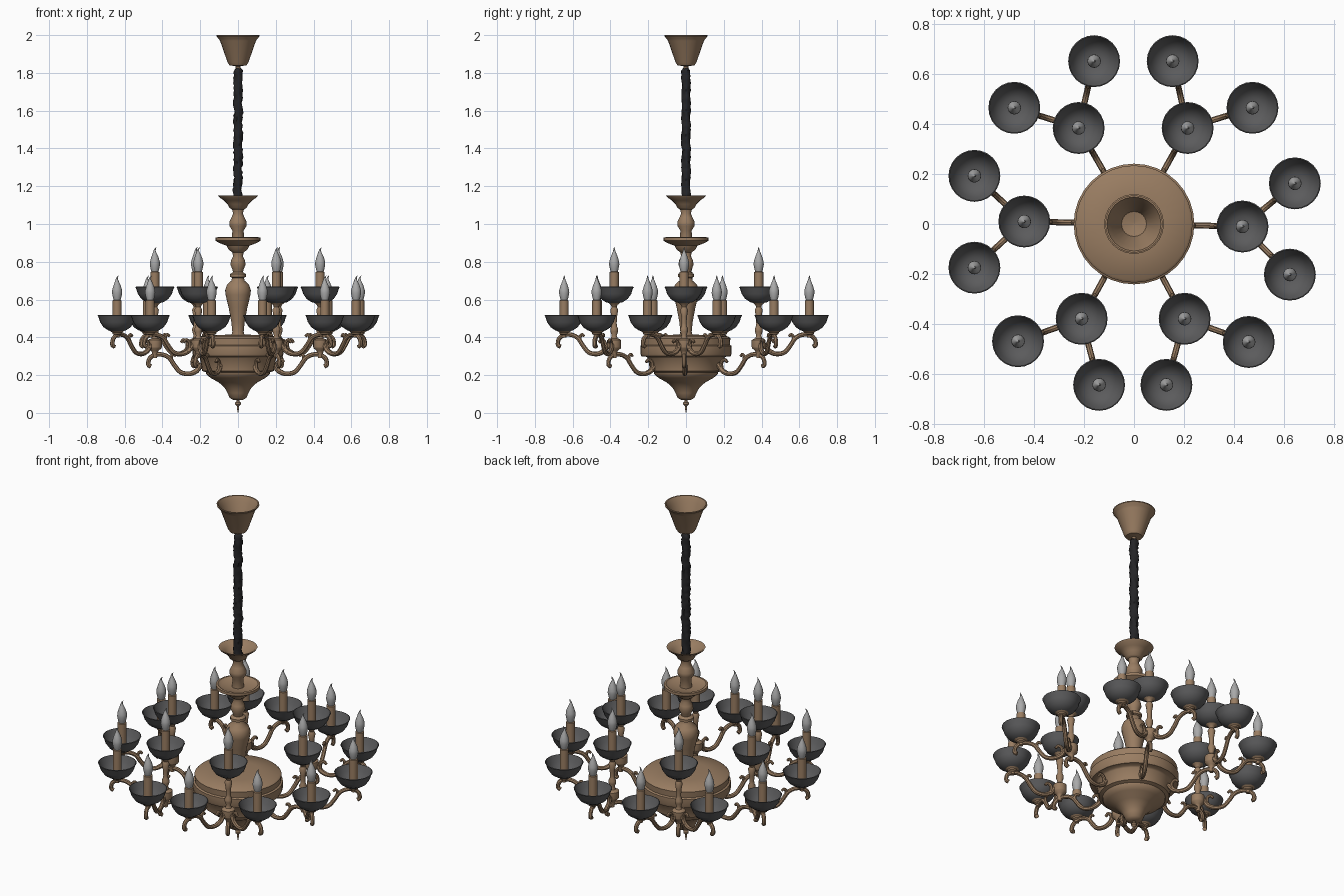
import bpy, bmesh, math, random
from mathutils import Vector

random.seed(4)


def material(name, rgb):
    m = bpy.data.materials.new(name)
    m.diffuse_color = (*rgb, 1)
    return m


BRONZE = material("bronze", (0.32, 0.205, 0.122))
GREY = material("dark_grey_dish", (0.105, 0.105, 0.108))
FLAME = material("pale_grey_bulb", (0.40, 0.40, 0.40))
BLACK = material("black_sleeve", (0.018, 0.018, 0.02))


def loft(bm, rings, caps=True):
    """Skin a list of equally sized vertex rings."""
    rs = [[bm.verts.new(p) for p in ring] for ring in rings]
    n = len(rs[0])
    for a, b in zip(rs, rs[1:]):
        for i in range(n):
            j = (i + 1) % n
            bm.faces.new((a[i], a[j], b[j], b[i]))
    if caps:
        bm.faces.new(rs[0][::-1])
        bm.faces.new(rs[-1])


def finish(bm, name, mat, angle=40):
    bmesh.ops.recalc_face_normals(bm, faces=bm.faces)
    me = bpy.data.meshes.new(name)
    bm.to_mesh(me)
    bm.free()
    me.materials.append(mat)
    me.polygons.foreach_set("use_smooth", [True] * len(me.polygons))
    me.set_sharp_from_angle(angle=math.radians(angle))
    return me


def lathe(name, profile, mat, sides=24):
    """Turn (radius, z[, x offset]) points around z."""
    bm = bmesh.new()
    rings = []
    for r, z, *off in profile:
        dx = off[0] if off else 0
        rings.append([(dx + r * math.cos(2 * math.pi * i / sides),
                       r * math.sin(2 * math.pi * i / sides), z) for i in range(sides)])
    loft(bm, rings)
    return finish(bm, name, mat)


def spline(pts, steps=4):
    """Catmull-Rom samples through (x, z) points."""
    p = [Vector((x, 0, z)) for x, z in pts]
    p = [2 * p[0] - p[1]] + p + [2 * p[-1] - p[-2]]
    out = []
    for a, b, c, d in zip(p, p[1:], p[2:], p[3:]):
        for k in range(steps):
            t = k / steps
            out.append(0.5 * (2 * b + (c - a) * t + (2 * a - 5 * b + 4 * c - d) * t * t
                              + (3 * b - a - 3 * c + d) * t ** 3))
    return out + [p[-2]]


def sweep(bm, pts, r0, r1, sides=8):
    """Round tapering tube along a path in the xz plane."""
    path = spline(pts)
    rings = []
    for i, c in enumerate(path):
        t = (path[min(i + 1, len(path) - 1)] - path[max(i - 1, 0)]).normalized()
        side = Vector((0, 1, 0))
        up = t.cross(side)
        r = r0 + (r1 - r0) * i / (len(path) - 1)
        rings.append([c + r * (side * math.cos(2 * math.pi * k / sides)
                               + up * math.sin(2 * math.pi * k / sides)) for k in range(sides)])
    loft(bm, rings)


def place(name, mesh, loc=(0, 0, 0), rot=0.0, length=1.0):
    o = bpy.data.objects.new(name, mesh)
    o.location = loc
    o.rotation_euler = (0, 0, rot)
    o.scale = (length, 1, 1)
    bpy.context.collection.objects.link(o)
    return o


# --- central body ---
place("bottom_finial", lathe("bottom_finial", [
    (0.001, 0), (0.006, 0.025), (0.005, 0.035), (0.015, 0.045), (0.015, 0.055),
    (0.008, 0.062), (0.012, 0.08)], BRONZE, 16))
place("bowl", lathe("bowl", [
    (0.025, 0.068), (0.045, 0.08), (0.055, 0.105), (0.07, 0.132), (0.10, 0.16), (0.145, 0.185),
    (0.168, 0.205), (0.17, 0.215), (0.19, 0.222), (0.202, 0.29), (0.21, 0.297), (0.236, 0.30),
    (0.242, 0.315), (0.242, 0.355), (0.232, 0.36), (0.235, 0.395), (0.225, 0.404),
    (0.12, 0.412), (0.03, 0.415)], BRONZE, 32))
place("column", lathe("column", [
    (0.035, 0.41), (0.03, 0.43), (0.035, 0.48), (0.05, 0.56), (0.066, 0.625), (0.068, 0.65),
    (0.058, 0.68), (0.035, 0.70), (0.032, 0.715), (0.042, 0.72), (0.042, 0.735), (0.026, 0.745),
    (0.03, 0.76), (0.04, 0.785), (0.036, 0.81), (0.026, 0.83), (0.03, 0.85), (0.05, 0.865),
    (0.06, 0.885), (0.10, 0.9), (0.12, 0.912), (0.12, 0.928), (0.108, 0.93), (0.09, 0.918),
    (0.032, 0.915), (0.03, 0.965), (0.045, 0.99), (0.046, 1.01), (0.034, 1.035), (0.026, 1.055),
    (0.032, 1.08)], BRONZE))
place("chain_cup", lathe("chain_cup", [
    (0.028, 1.075), (0.045, 1.085), (0.055, 1.105), (0.075, 1.125), (0.098, 1.14), (0.105, 1.15),
    (0.098, 1.15), (0.07, 1.13), (0.045, 1.11), (0.01, 1.10)], BRONZE))
place("ceiling_canopy", lathe("ceiling_canopy", [
    (0.012, 1.80), (0.012, 1.835), (0.045, 1.84), (0.055, 1.855), (0.095, 1.97), (0.102, 1.98),
    (0.115, 1.995), (0.115, 2.0), (0.108, 2.0), (0.09, 1.97), (0.05, 1.86), (0.008, 1.85)], BRONZE))

# --- gathered fabric sleeve over the chain ---
bm = bmesh.new()
rings = []
for i in range(57):
    z = 1.09 + 0.735 * i / 56
    wob = random.uniform(-0.003, 0.003)
    base = 0.023 if 0 < i < 56 else 0.012
    ring = []
    for k in range(14):
        a = 2 * math.pi * k / 14
        r = base + 0.003 * math.sin(3 * a + i * 0.7) + random.uniform(-0.002, 0.002)
        ring.append((wob + r * math.cos(a), r * math.sin(a), z))
    rings.append(ring)
loft(bm, rings)
place("chain_sleeve", finish(bm, "chain_sleeve", BLACK, 50))

# --- shared light parts, z = 0 at dish bottom ---
dish = lathe("dish", [
    (0.018, 0), (0.045, 0.006), (0.072, 0.024), (0.09, 0.05), (0.099, 0.078), (0.104, 0.086),
    (0.100, 0.088), (0.085, 0.052), (0.067, 0.029), (0.042, 0.013), (0.01, 0.009)], GREY)
candle = lathe("candle", [(0.024, 0.008), (0.024, 0.165), (0.018, 0.168)], BRONZE, 16)
flame = lathe("flame", [
    (0.016, 0.16), (0.022, 0.18), (0.027, 0.205), (0.026, 0.22), (0.02, 0.242),
    (0.012, 0.262, -0.001), (0.006, 0.277, -0.002), (0.004, 0.288, 0.001),
    (0.001, 0.297, 0.007)], FLAME, 16)
cup_stem = lathe("cup_stem", [
    (0.012, -0.03), (0.014, -0.018), (0.024, -0.012), (0.026, -0.004), (0.036, 0.003)], BRONZE, 16)
post = lathe("post", [
    (0.012, 0.29), (0.014, 0.315), (0.02, 0.33), (0.035, 0.342), (0.037, 0.35), (0.037, 0.385),
    (0.03, 0.39), (0.018, 0.395), (0.013, 0.41), (0.02, 0.43), (0.021, 0.445), (0.014, 0.46),
    (0.013, 0.475), (0.015, 0.51), (0.021, 0.545), (0.013, 0.56), (0.018, 0.572), (0.03, 0.582)],
    BRONZE, 16)

# --- scrolled arm with two small curls, cup at x = 0.277 ---
bm = bmesh.new()
sweep(bm, [(0, 0), (0.03, -0.005), (0.055, -0.038), (0.095, -0.053), (0.14, -0.045),
           (0.172, -0.01), (0.2, 0.03), (0.235, 0.048), (0.275, 0.048), (0.305, 0.028),
           (0.312, -0.004), (0.298, -0.014)], 0.0125, 0.0115)
sweep(bm, [(0.085, -0.05), (0.055, -0.03), (0.05, 0.005), (0.07, 0.022), (0.085, 0.008)],
      0.011, 0.008)
sweep(bm, [(0.185, 0.005), (0.19, 0.035), (0.178, 0.05), (0.166, 0.04)], 0.010, 0.007)
arm = finish(bm, "arm", BRONZE)


def light(name, x, y, z):
    place(name + "_dish", dish, (x, y, z))
    place(name + "_candle", candle, (x, y, z))
    place(name + "_flame", flame, (x, y, z))


# --- six branches: inner light, then two outer lights each ---
branches = [
    [(0.435, -0.01), (0.645, 0.163), (0.625, -0.203)],
    [(0.215, 0.385), (0.475, 0.466), (0.155, 0.653)],
    [(-0.222, 0.385), (-0.16, 0.653), (-0.48, 0.466)],
    [(-0.44, 0.01), (-0.64, 0.193), (-0.64, -0.175)],
    [(-0.21, -0.38), (-0.465, -0.47), (-0.14, -0.645)],
    [(0.203, -0.38), (0.13, -0.645), (0.46, -0.473)],
]
for b, (hub, *outers) in enumerate(branches, 1):
    hx, hy = hub
    ang = math.atan2(hy, hx)
    reach = math.hypot(hx, hy) - 0.277
    place(f"main_arm_{b}", arm, (reach * math.cos(ang), reach * math.sin(ang), 0.26), ang)
    place(f"post_{b}", post, (hx, hy, 0))
    light(f"inner_{b}", hx, hy, 0.58)
    for k, (ox, oy) in enumerate(outers, 1):
        dx, dy = ox - hx, oy - hy
        place(f"outer_arm_{b}_{k}", arm, (hx, hy, 0.365), math.atan2(dy, dx),
              math.hypot(dx, dy) / 0.277)
        place(f"outer_stem_{b}_{k}", cup_stem, (ox, oy, 0.43))
        light(f"outer_{b}_{k}", ox, oy, 0.43)
